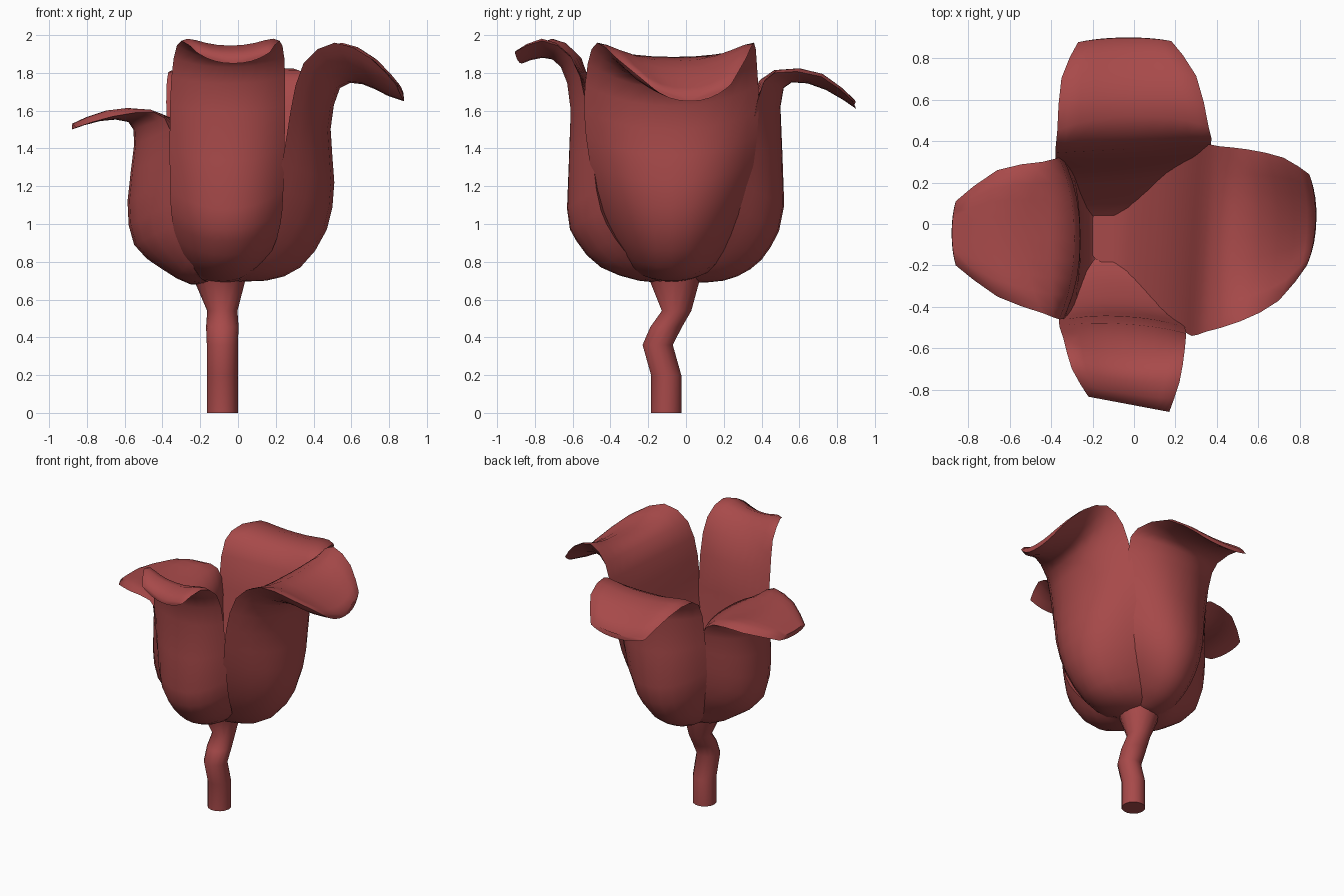
import bpy, math
from mathutils import Vector

red = bpy.data.materials.new("petal_red")
red.diffuse_color = (0.39, 0.068, 0.068, 1)


def make_object(name, rings):
    # skin closed rings of points and cap both ends
    n = len(rings[0])
    verts = [v for ring in rings for v in ring]
    faces = [(i*n + k, i*n + (k + 1) % n, (i + 1)*n + (k + 1) % n, (i + 1)*n + k)
             for i in range(len(rings) - 1) for k in range(n)]
    faces += [tuple(range(n))[::-1], tuple(range(len(verts) - n, len(verts)))]
    mesh = bpy.data.meshes.new(name)
    mesh.from_pydata(verts, [], faces)
    mesh.materials.append(red)
    ob = bpy.data.objects.new(name, mesh)
    bpy.context.collection.objects.link(ob)
    bpy.ops.object.select_all(action='DESELECT')
    bpy.context.view_layer.objects.active = ob
    ob.select_set(True)
    bpy.ops.object.shade_smooth_by_angle(angle=math.radians(60))
    return ob


def smooth_rows(rows, steps=2):
    # Catmull-Rom interpolation through the key rows
    out = []
    for i in range(len(rows) - 1):
        p0, p1, p2, p3 = (rows[min(max(k, 0), len(rows) - 1)] for k in range(i - 1, i + 3))
        for k in range(steps):
            t = k / steps
            out.append([0.5 * (2*b + (c - a)*t + (2*a - 5*b + 4*c - d)*t*t + (3*b - a - 3*c + d)*t**3)
                        for a, b, c, d in zip(p0, p1, p2, p3)])
    return out + [list(rows[-1])]


def petal(name, out_dir, side_dir, bulge, skew, tip_skew, rows, cols=11):
    # each row: middle reach, middle z, edge reach, edge z, side min, side max
    d, l = Vector(out_dir), Vector(side_dir)
    flip = d.cross(l).z < 0
    # the lower body is filled between its edges, the curled tip is thin
    n = len(rows)
    fill = [-bulge * i / n for i in range(n - 4)] + [0.12 - bulge, 0.6, 0.78, 0.9]
    thick = [0] * (n - 4) + [0.01, 0.035, 0.045, 0.03]
    keys = [list(r) + [f, h] for r, f, h in zip(rows, fill, thick)]
    params = [-math.cos(math.pi * j / (cols - 1)) * 0.5 + j / (cols - 1) - 0.5 for j in range(cols)]
    loops = []
    smooth = smooth_rows(keys)
    for i, (rc, zc, re, ze, a, b, f, h) in enumerate(smooth):
        tip = max(0, f)
        lean = (skew * (1 - tip) + tip_skew * tip) * i / len(smooth)

        def point(s, r0, z0, lift):
            k = abs(s) ** 2.3
            v = d * (r0 + (re - r0) * k + lean * s)
            v += l * ((a + b) / 2 + (b - a) / 2 * s)
            v.z = z0 + (ze - z0) * k + lift * (1 - s ** 8)
            return v
        outer = [point(s, rc, zc, 0) for s in params]
        inner = [point(s, re + f*(rc - re), ze + f*(zc - ze), h) for s in params[1:-1]]
        loop = outer + inner[::-1]
        loops.append(loop[::-1] if flip else loop)
    return make_object(name, loops)


# Four thick-bodied petals with curled tips
petal("right_petal", (1, 0, 0), (0, 1, 0), 0.0, 0.06, 0.0, [
    (-0.05, 0.70, -0.12, 0.71, -0.18, 0.03),
    (0.15, 0.70, -0.03, 0.76, -0.29, 0.14),
    (0.33, 0.77, 0.06, 0.87, -0.37, 0.22),
    (0.47, 0.97, 0.17, 1.06, -0.45, 0.30),
    (0.51, 1.22, 0.26, 1.33, -0.51, 0.36),
    (0.49, 1.50, 0.31, 1.60, -0.54, 0.385),
    (0.54, 1.72, 0.38, 1.85, -0.52, 0.375),
    (0.66, 1.74, 0.53, 1.96, -0.47, 0.36),
    (0.79, 1.68, 0.71, 1.88, -0.37, 0.32),
    (0.88, 1.65, 0.84, 1.74, -0.20, 0.24)])
petal("left_petal", (-1, 0, 0), (0, 1, 0), 0.5, 0.0, 0.0, [
    (0.13, 0.69, 0.18, 0.70, -0.22, 0.10),
    (0.25, 0.68, 0.23, 0.76, -0.30, 0.17),
    (0.40, 0.76, 0.27, 0.88, -0.37, 0.22),
    (0.55, 0.89, 0.30, 1.02, -0.42, 0.27),
    (0.585, 1.12, 0.33, 1.25, -0.45, 0.31),
    (0.55, 1.42, 0.36, 1.50, -0.46, 0.32),
    (0.58, 1.54, 0.44, 1.59, -0.43, 0.30),
    (0.73, 1.545, 0.66, 1.57, -0.35, 0.26),
    (0.88, 1.50, 0.86, 1.51, -0.20, 0.11)])
petal("front_petal", (0, -1, 0), (1, 0, 0), 0.4, 0.03, 0.04, [
    (0.10, 0.69, 0.16, 0.70, -0.20, 0.04),
    (0.25, 0.70, 0.24, 0.77, -0.25, 0.10),
    (0.45, 0.77, 0.32, 0.86, -0.31, 0.18),
    (0.58, 0.91, 0.41, 1.00, -0.345, 0.225),
    (0.63, 1.08, 0.46, 1.18, -0.36, 0.24),
    (0.61, 1.60, 0.51, 1.63, -0.36, 0.25),
    (0.66, 1.83, 0.58, 1.88, -0.34, 0.245),
    (0.76, 1.88, 0.73, 1.97, -0.30, 0.22),
    (0.87, 1.85, 0.87, 1.91, -0.22, 0.17)])
petal("back_petal", (0, 1, 0), (1, 0, 0), 0.1, 0.03, 0.0, [
    (0.05, 0.69, 0.02, 0.70, -0.20, -0.04),
    (0.20, 0.70, 0.10, 0.78, -0.27, 0.06),
    (0.34, 0.76, 0.17, 0.88, -0.31, 0.14),
    (0.45, 0.88, 0.24, 1.00, -0.34, 0.21),
    (0.52, 1.10, 0.29, 1.20, -0.37, 0.28),
    (0.50, 1.62, 0.36, 1.65, -0.38, 0.37),
    (0.56, 1.75, 0.46, 1.80, -0.37, 0.36),
    (0.74, 1.71, 0.71, 1.78, -0.35, 0.30),
    (0.90, 1.61, 0.88, 1.65, -0.27, 0.18)])

# Kinked stem flaring into the flower base: y, z, radius
path = [(-0.105, 0.0, 0.082), (-0.105, 0.20, 0.082), (-0.15, 0.36, 0.082),
        (-0.105, 0.455, 0.086), (-0.05, 0.54, 0.08), (-0.06, 0.70, 0.135), (-0.06, 0.72, 0.14)]
n = 14
angles = [2 * math.pi * k / n for k in range(n)]
make_object("stem", [[Vector((-0.083 - max(0, r - 0.09) * 0.3 + r*math.cos(a), y + r*math.sin(a), z))
                      for a in angles] for y, z, r in path])
